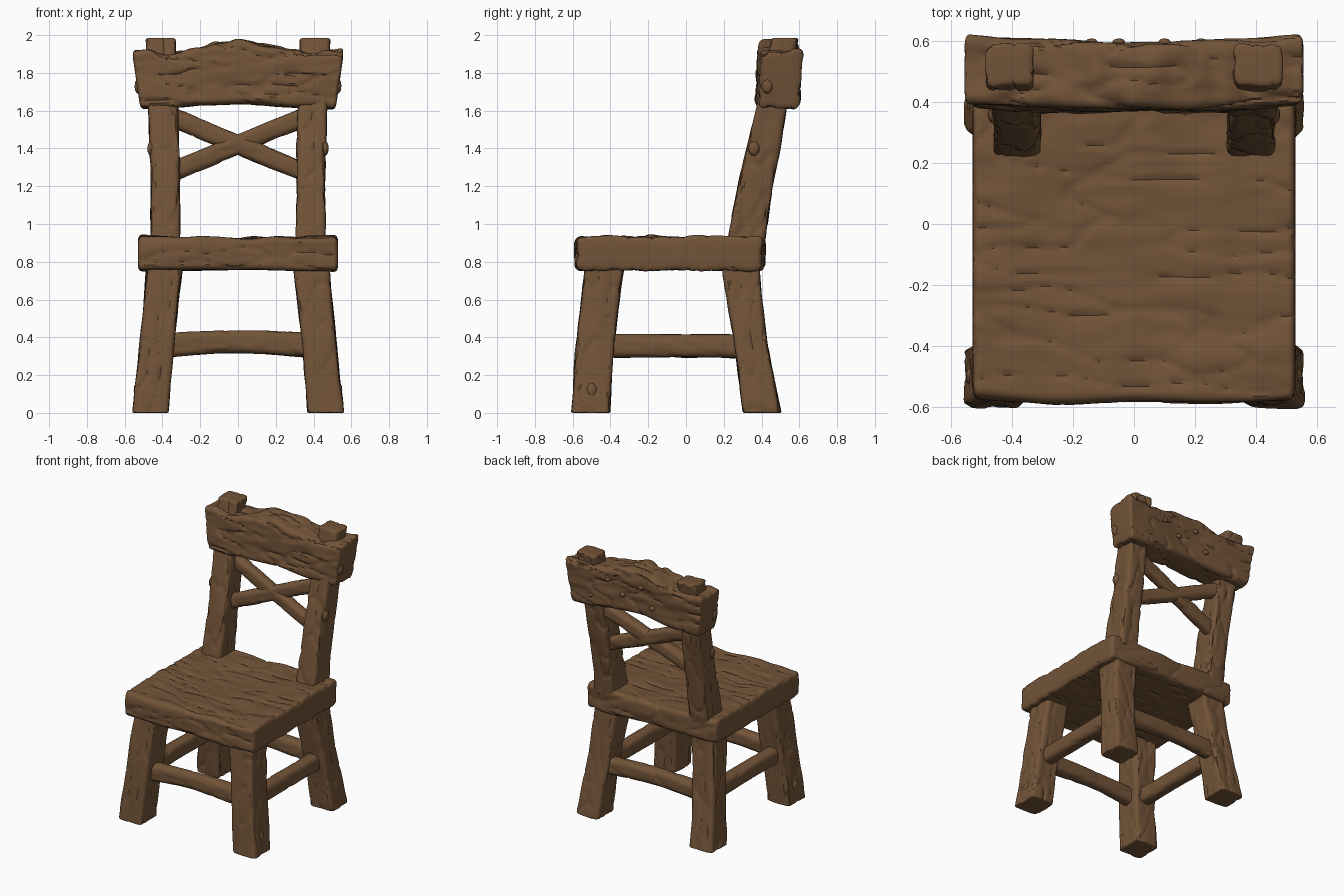
import bpy, bmesh, math
from mathutils import Vector, noise

cube = bpy.data.objects.get("Cube")
if cube:
    bpy.data.objects.remove(cube)

wood = bpy.data.materials.new("brown_wood")
wood.use_nodes = True
COLOUR = (0.17, 0.088, 0.04, 1)
wood.diffuse_color = COLOUR
wood.node_tree.nodes["Principled BSDF"].inputs["Base Color"].default_value = COLOUR

parts = []
STEP = 0.014


def finish(name, bm):
    bmesh.ops.recalc_face_normals(bm, faces=bm.faces)
    mesh = bpy.data.meshes.new(name)
    bm.to_mesh(mesh)
    bm.free()
    mesh.materials.append(wood)
    obj = bpy.data.objects.new(name, mesh)
    bpy.context.collection.objects.link(obj)
    parts.append(obj)


def blend(stations, t):
    """Smooth interpolation through a list of stations."""
    last = len(stations) - 1
    i = min(int(t * last), last - 1)
    f = t * last - i
    out = []
    for k in range(5):
        p0, p1, p2, p3 = (stations[min(max(i + j, 0), last)][k] for j in (-1, 0, 1, 2))
        m1, m2 = (p2 - p0) / 2, (p3 - p1) / 2
        d = p2 - p1
        out.append(p1 + f * (m1 + f * (3 * d - 2 * m1 - m2 + f * (m1 + m2 - 2 * d))))
    return out


def outline(a, b, r, count):
    """Rounded rectangle points with their outward directions."""
    r = min(r, a * 0.95, b * 0.95)
    for i in range(count):
        s = (i / count) * 4 * (a + b)
        if s < 2 * a:
            p = Vector((s - a, -b))
        elif s < 2 * a + 2 * b:
            p = Vector((a, s - 2 * a - b))
        elif s < 4 * a + 2 * b:
            p = Vector((3 * a + 2 * b - s, b))
        else:
            p = Vector((-a, 4 * a + 3 * b - s))
        core = Vector((max(-a + r, min(a - r, p.x)), max(-b + r, min(b - r, p.y))))
        n = (p - core).normalized()
        yield core + n * r, n


def bark(p, grain, seed):
    """Long soft grain with a few narrow grooves."""
    q = p.copy()
    q[grain] *= 0.3
    q += Vector((seed * 3.1, seed * 1.7, seed * 2.3))
    wave = noise.noise(q * 9) * 0.6 + noise.noise(q * 22) * 0.4
    groove = max(0, 1 - abs(noise.noise(q * 11 + Vector((5, 9, 2)))) * 9)
    return wave - 0.7 * groove


def timber(name, grain, stations, r=0.03, rough=0.01, bevel=0.02, warp=None, seed=1):
    """Rough beam along an axis; station = centre x, y, z and two half widths."""
    ua, ub = [k for k in range(3) if k != grain]
    ends = [Vector(s[:3]) for s in (stations[0], stations[-1])]
    length = (ends[1] - ends[0]).length
    rows = max(8, int(length / STEP))
    count = int(4 * max(s[3] + s[4] for s in stations) / STEP)
    # Extra close rows round off both ends
    ts = [bevel / length * k for k in (0, 0.08, 0.3, 0.6)]
    span = 1 - 2 * bevel / length
    ts = ts + [bevel / length + span * i / rows for i in range(rows + 1)] + [1 - t for t in ts[::-1]]
    bm = bmesh.new()
    rings = []
    for t in ts:
        x, y, z, a, b = blend(stations, t)
        edge = min(1, min(t, 1 - t) * length / bevel)
        inset = bevel * (1 - math.sqrt(max(0, 1 - (1 - edge) ** 2)))
        ring = []
        for q, n in outline(a - inset, b - inset, r, count):
            p = Vector((x, y, z))
            p[ua] += q.x
            p[ub] += q.y
            push = bark(p, grain, seed) * rough
            p[ua] += n.x * push
            p[ub] += n.y * push
            ring.append(bm.verts.new(warp(p) if warp else p))
        rings.append(ring)
    for lower, upper in zip(rings, rings[1:]):
        for i in range(count):
            j = (i + 1) % count
            bm.faces.new((lower[i], lower[j], upper[j], upper[i]))
    bm.faces.new(rings[0])
    bm.faces.new(rings[-1])
    finish(name, bm)


def knot(name, place, size):
    """Small flattened lump on the bark."""
    bm = bmesh.new()
    bmesh.ops.create_icosphere(bm, subdivisions=2, radius=1)
    for v in bm.verts:
        v.co = Vector(place) + Vector([c * s for c, s in zip(v.co, size)])
    finish(name, bm)


# Seat slab, sagging a little in the middle
def sag(p):
    if p.z > 0.85:
        hollow = max(0, 1 - (p.x / 0.5) ** 2) * max(0, 1 - ((p.y + 0.08) / 0.5) ** 2)
        p.z -= 0.015 * hollow
        p.z += 0.012 * noise.noise(Vector((p.x * 6, p.y * 2.5, 4)))
    return p


timber("seat", 0, [(-0.53, -0.085, 0.845, 0.49, 0.09), (-0.27, -0.085, 0.845, 0.505, 0.088),
                   (0, -0.085, 0.845, 0.5, 0.085), (0.27, -0.085, 0.845, 0.505, 0.088),
                   (0.53, -0.085, 0.845, 0.49, 0.092)], 0.035, 0.012, 0.035, sag)

for side, s in (("right", -1), ("left", 1)):
    k = 2 + s
    # Splayed legs
    timber(f"front_leg_{side}", 2, [(0.465 * s, -0.505, 0, 0.095, 0.1), (0.425 * s, -0.475, 0.4, 0.09, 0.1),
                                    (0.385 * s, -0.43, 0.8, 0.095, 0.1)], 0.025, 0.011, 0.012, seed=k + 3)
    timber(f"back_leg_{side}", 2, [(0.465 * s, 0.4, 0, 0.095, 0.1), (0.44 * s, 0.36, 0.27, 0.09, 0.09),
                                   (0.415 * s, 0.32, 0.53, 0.09, 0.09), (0.385 * s, 0.285, 0.8, 0.095, 0.1)],
           0.025, 0.011, 0.012, seed=k + 7)
    # Leaning back posts, poking out above the top rail
    timber(f"back_post_{side}", 2, [(0.385 * s, 0.315, 0.88, 0.08, 0.1), (0.385 * s, 0.375, 1.24, 0.075, 0.09),
                                    (0.395 * s, 0.455, 1.62, 0.078, 0.08), (0.41 * s, 0.525, 1.985, 0.08, 0.07)],
           0.025, 0.012, 0.02, seed=k + 11)
    # Side stretchers
    timber(f"side_stretcher_{side}", 1, [(0.43 * s, -0.46, 0.355, 0.05, 0.062), (0.43 * s, 0.34, 0.355, 0.05, 0.062)],
           0.04, 0.007, seed=k + 15)
    # Bark lumps on the outer faces
    for i, (y, z) in enumerate([(0.36, 1.4), (0.43, 1.73), (-0.5, 0.12), (-0.48, 0.42)]):
        x = (0.462, 0.53, 0.535, 0.5)[i]
        knot(f"bark_lump_{side}_{i}", (x * s, y, z), (0.018, 0.03, 0.04))

# Front and back stretchers, slightly arched
for name, y, seed in (("front_stretcher", -0.475, 21), ("back_stretcher", 0.36, 22)):
    timber(name, 0, [(-0.42, y, 0.355, 0.05, 0.065), (0, y, 0.378, 0.045, 0.06), (0.42, y, 0.355, 0.05, 0.065)],
           0.04, 0.007, seed=seed)

# Crossed braces following the lean of the posts
for name, s in (("brace_falling", 1), ("brace_rising", -1)):
    timber(name, 0, [(-0.36, 0.43 + 0.03 * s, 1.42 + 0.15 * s, 0.042, 0.055),
                     (0.36, 0.43 - 0.03 * s, 1.42 - 0.15 * s, 0.042, 0.055)], 0.035, 0.007, seed=25 + s)


# Top rail, flared upwards with a bumpy crest
def flare(p):
    p.x *= 1 + 0.26 * (p.z - 1.77)
    p.y += 0.05 * (p.z - 1.77)
    if p.z > 1.8:
        p.z += 0.02 * noise.noise(Vector((p.x * 12, p.y * 6, 1)))
    return p


timber("top_rail", 0, [(-0.54, 0.5, 1.765, 0.11, 0.155), (-0.3, 0.49, 1.765, 0.115, 0.143),
                       (0, 0.48, 1.805, 0.108, 0.165), (0.3, 0.49, 1.77, 0.115, 0.148),
                       (0.54, 0.5, 1.765, 0.11, 0.155)], 0.035, 0.016, 0.03, flare, 31)
for i, (x, z) in enumerate([(-0.3, 1.82), (-0.14, 1.73), (-0.05, 1.86), (0.1, 1.77), (0.22, 1.85), (0.36, 1.7)]):
    knot(f"rail_knot_{i}", (x, 0.595, z), (0.022, 0.015, 0.018))

# Smooth shading with sharp edges kept
for obj in bpy.context.selected_objects:
    obj.select_set(False)
for obj in parts:
    obj.select_set(True)
bpy.context.view_layer.objects.active = parts[0]
bpy.ops.object.shade_smooth_by_angle(angle=math.radians(40))
